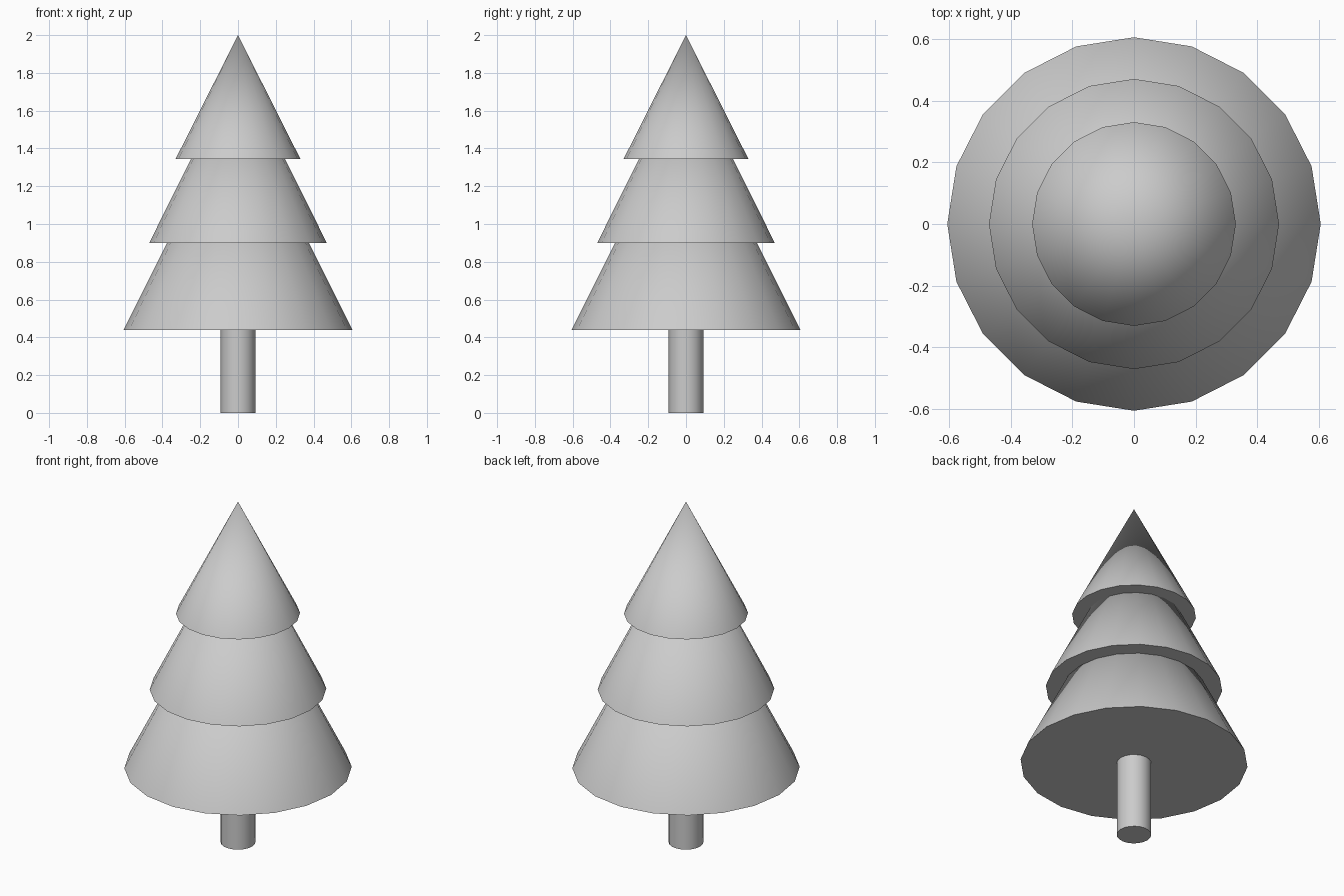
import bpy
import math

if "Cube" in bpy.data.objects:
    bpy.data.objects.remove(bpy.data.objects["Cube"])

SIDES = 20


def smooth(obj, name):
    obj.name = name
    bpy.ops.object.shade_smooth_by_angle(angle=math.radians(35))


# Trunk, tucked slightly into the lowest tier
z_top = 0.47
bpy.ops.mesh.primitive_cylinder_add(vertices=SIDES, radius=0.092, depth=z_top,
                                    location=(0, 0, z_top / 2))
smooth(bpy.context.object, "trunk")

# Foliage tiers: name, base radius, base height, apex height
tiers = [
    ("lower_foliage", 0.605, 0.44, 1.65),
    ("middle_foliage", 0.47, 0.90, 1.845),
    ("top_foliage", 0.33, 1.345, 2.0),
]
for name, radius, base, apex in tiers:
    bpy.ops.mesh.primitive_cone_add(vertices=SIDES, radius1=radius, radius2=0,
                                    depth=apex - base,
                                    location=(0, 0, (base + apex) / 2))
    smooth(bpy.context.object, name)
